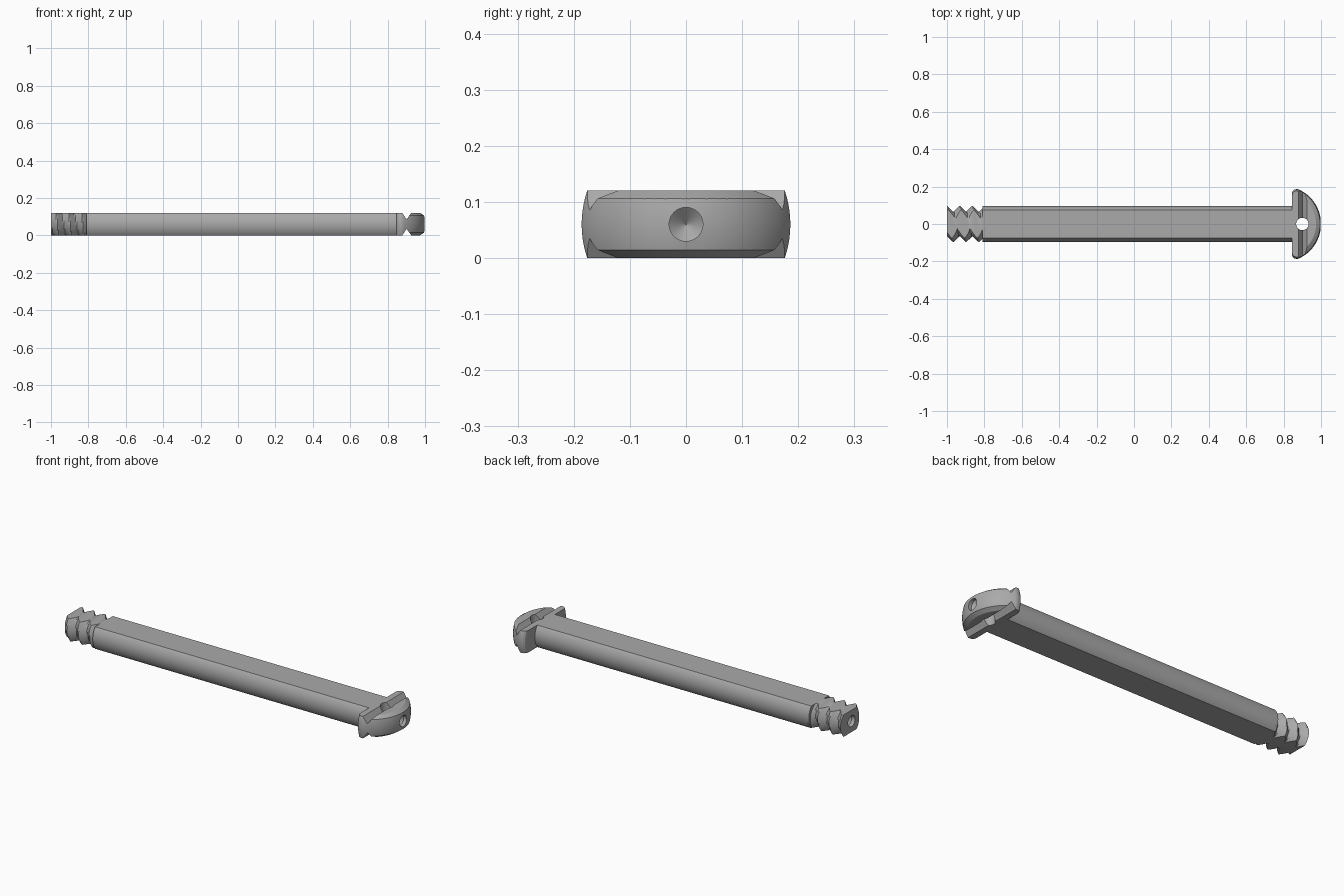
import bpy, bmesh
from math import sin, cos, pi, sqrt

old = bpy.data.objects.get("Cube")
if old:
    bpy.data.objects.remove(old)

steel = bpy.data.materials.new("grey steel")
steel.use_nodes = True
GREY = (0.4, 0.4, 0.4, 1)
steel.diffuse_color = GREY
steel.node_tree.nodes["Principled BSDF"].inputs["Base Color"].default_value = GREY

MID = 0.06          # height of the long axis
SEG = 96


def make(name, bm):
    bmesh.ops.recalc_face_normals(bm, faces=bm.faces[:])
    mesh = bpy.data.meshes.new(name)
    bm.to_mesh(mesh)
    bm.free()
    mesh.materials.append(steel)
    ob = bpy.data.objects.new(name, mesh)
    bpy.context.collection.objects.link(ob)
    return ob


def loft(name, rings):
    """Closed solid through rings of equal point count."""
    bm = bmesh.new()
    vs = [[bm.verts.new(p) for p in ring] for ring in rings]
    n = len(vs[0])
    for a, b in zip(vs, vs[1:]):
        for i in range(n):
            j = (i + 1) % n
            bm.faces.new((a[i], a[j], b[j], b[i]))
    bm.faces.new(vs[0][::-1])
    bm.faces.new(vs[-1])
    return make(name, bm)


def ring(x, r, seg=SEG):
    return [(x, r * cos(2 * pi * i / seg), MID + r * sin(2 * pi * i / seg)) for i in range(seg)]


def turned(name, profile):
    return loft(name, [ring(x, r) for x, r in profile])


def box(name, x0, x1, half):
    sq = [(-half, 0), (half, 0), (half, 2 * MID), (-half, 2 * MID)]
    return loft(name, [[(x, y, z) for y, z in sq] for x in (x0, x1)])


def combine(ob, tool, operation):
    """Apply one boolean and discard the tool."""
    mod = ob.modifiers.new("cut", 'BOOLEAN')
    mod.operation, mod.solver, mod.object = operation, 'EXACT', tool
    dg = bpy.context.evaluated_depsgraph_get()
    mesh = bpy.data.meshes.new_from_object(ob.evaluated_get(dg))
    ob.modifiers.clear()
    ob.data = mesh
    bpy.data.objects.remove(tool)


# Shaft: round bar with flats on top and bottom
shaft = turned("shaft", [(-0.81, 0.097), (0.86, 0.097)])
combine(shaft, box("flats", -2, 2, 0.5), 'INTERSECT')

# Threaded end: helical ridges on a core, with the same flats
PITCH, ROOT, CREST, STEPS = 0.068, 0.064, 0.098, 10


def thread_radius(x, turn):
    t = ((x + 1) / PITCH - turn) % 1
    return ROOT + (CREST - ROOT) * abs(2 * t - 1)


X_END = -0.8
count = int((X_END + 1) / PITCH * STEPS)
rings = []
for k in range(count + 1):
    x = -1 + (X_END + 1) * k / count
    pts = []
    for i in range(SEG):
        a = 2 * pi * i / SEG
        r = thread_radius(x, i / SEG)
        pts.append((x, r * cos(a), MID + r * sin(a)))
    rings.append(pts)
thread = loft("threaded_end", rings)
combine(thread, box("flats", -2, 2, 0.5), 'INTERSECT')
combine(thread, turned("centre_hole", [(-1.02, 0.03), (-0.98, 0.03), (-0.955, 0.001)]), 'DIFFERENCE')

# Head: domed mushroom with flats
R, CX = 0.203, 0.797
dome = [(x, sqrt(R * R - (x - CX) ** 2)) for x in [0.885 + 0.115 * sin(pi / 2 * i / 16) for i in range(16)]]
profile = [(0.845, 0.165), (0.849, 0.177), (0.857, 0.184), (0.868, 0.186), (0.877, 0.186)] + dome + [(1.0, 0.002)]
head = turned("head", profile)
combine(head, box("flats", 0.5, 1.5, 0.5), 'INTERSECT')


# Chamfer along the curved rim of the head
def rim(z, inset):
    r = R - inset
    a_max = 1.01
    arc = [(CX + r * cos(a_max * i / 20), r * sin(a_max * i / 20), z) for i in range(-20, 21)]
    return [(0.7, -0.3, z), (0.902, -0.3, z)] + arc + [(0.902, 0.3, z), (0.7, 0.3, z)]


combine(head, loft("chamfer", [rim(-0.001, 0.028), rim(0.018, 0), rim(0.102, 0), rim(0.121, 0.028)]), 'INTERSECT')

# V grooves across both flats
for side in (-1, 1):
    vee = [(0.868, 0.075), (0.902, 0.025), (0.936, 0.075)]
    combine(head, loft("groove", [[(x, y, MID + side * z) for x, z in vee] for y in (-0.4, 0.4)]), 'DIFFERENCE')

# Cross hole and end hole in the head
hole = [[(0.9 + 0.033 * cos(2 * pi * i / 48), 0.033 * sin(2 * pi * i / 48), z) for i in range(48)] for z in (-0.1, 0.3)]
combine(head, loft("cross_hole", hole), 'DIFFERENCE')
combine(head, turned("end_hole", [(1.02, 0.03), (0.98, 0.03), (0.955, 0.001)]), 'DIFFERENCE')

# Smooth shading with sharp edges kept
bpy.ops.object.select_all(action='DESELECT')
for ob in (shaft, thread, head):
    ob.select_set(True)
bpy.context.view_layer.objects.active = shaft
bpy.ops.object.shade_smooth_by_angle(angle=0.5)
